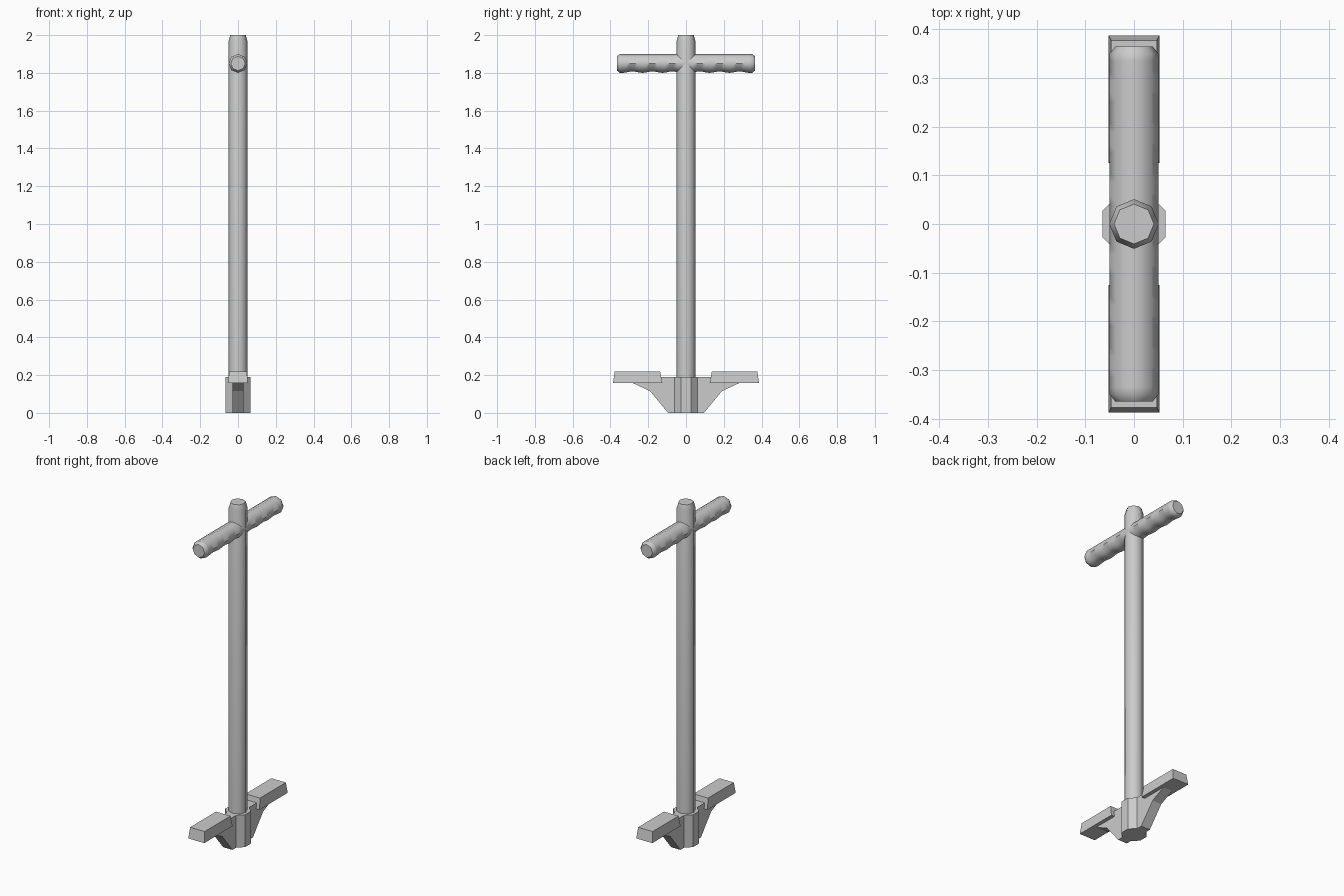
import bpy, bmesh, math
from mathutils import Vector

if "Cube" in bpy.data.objects:
    bpy.data.objects.remove(bpy.data.objects["Cube"])


def finish(name, bm, smooth=None):
    bmesh.ops.recalc_face_normals(bm, faces=bm.faces)
    me = bpy.data.meshes.new(name)
    bm.to_mesh(me)
    bm.free()
    ob = bpy.data.objects.new(name, me)
    bpy.context.collection.objects.link(ob)
    if smooth:
        bpy.context.view_layer.objects.active = ob
        ob.select_set(True)
        bpy.ops.object.shade_smooth_by_angle(angle=math.radians(smooth))
        ob.select_set(False)
    return ob


def loft(name, rings, smooth=None):
    """Skin a list of equally sized point rings and cap both ends."""
    bm = bmesh.new()
    rows = [[bm.verts.new(p) for p in ring] for ring in rings]
    n = len(rows[0])
    for a, b in zip(rows, rows[1:]):
        for i in range(n):
            j = (i + 1) % n
            bm.faces.new((a[i], a[j], b[j], b[i]))
    bm.faces.new(rows[0])
    bm.faces.new(rows[-1])
    return finish(name, bm, smooth)


def circle(r, n=8, turn=0.0):
    return [(r * math.cos(turn + math.tau * i / n), r * math.sin(turn + math.tau * i / n))
            for i in range(n)]


# Pole: smooth octagon with a chamfered top
loft("pole", [[(x, y, z) for x, y in circle(r)]
              for r, z in [(0.051, 0.1), (0.051, 1.965), (0.041, 2.0)]], 46)

# Handlebar: octagonal bar with finger waves along its underside
stations = [(-0.365, 0.038), (-0.35, 0.05)]
steps = 32
stations += [(-0.335 + 0.67 * i / steps, 0.05) for i in range(steps + 1)]
stations += [(0.35, 0.05), (0.365, 0.038)]
rings = []
for y, r in stations:
    dent = 0.0
    if 0.02 < abs(y) < 0.34:
        dent = 0.004 * (1 - math.cos(math.tau * (0.335 - abs(y)) / 0.105))
    rings.append([(x, y, 1.85 + (z + dent * -z / 0.05 if z < -0.01 else z))
                  for x, z in circle(r)])
loft("handlebar", rings, 46)

# Base socket: flat-sided octagon
loft("base_socket", [[(x, y, z) for x, y in circle(0.0704, 8, math.pi / 8)]
                     for z in (0.0, 0.19)])

# Gusset plate under the pedals
half = [(0.095, 0.0), (0.19, 0.115), (0.28, 0.157), (0.28, 0.19)]
profile = half + [(-y, z) for y, z in reversed(half)]
loft("gusset_plate", [[(x, y, z) for y, z in profile] for x in (-0.03, 0.03)])

# Pedals: blocks tapering towards the top
for side, label in ((1, "right"), (-1, "left")):
    rings = []
    for w, y0, y1, z in [(0.052, 0.125, 0.387, 0.157), (0.047, 0.137, 0.377, 0.22)]:
        rings.append([(-w, side * y0, z), (w, side * y0, z),
                      (w, side * y1, z), (-w, side * y1, z)])
    loft("pedal_" + label, rings)
